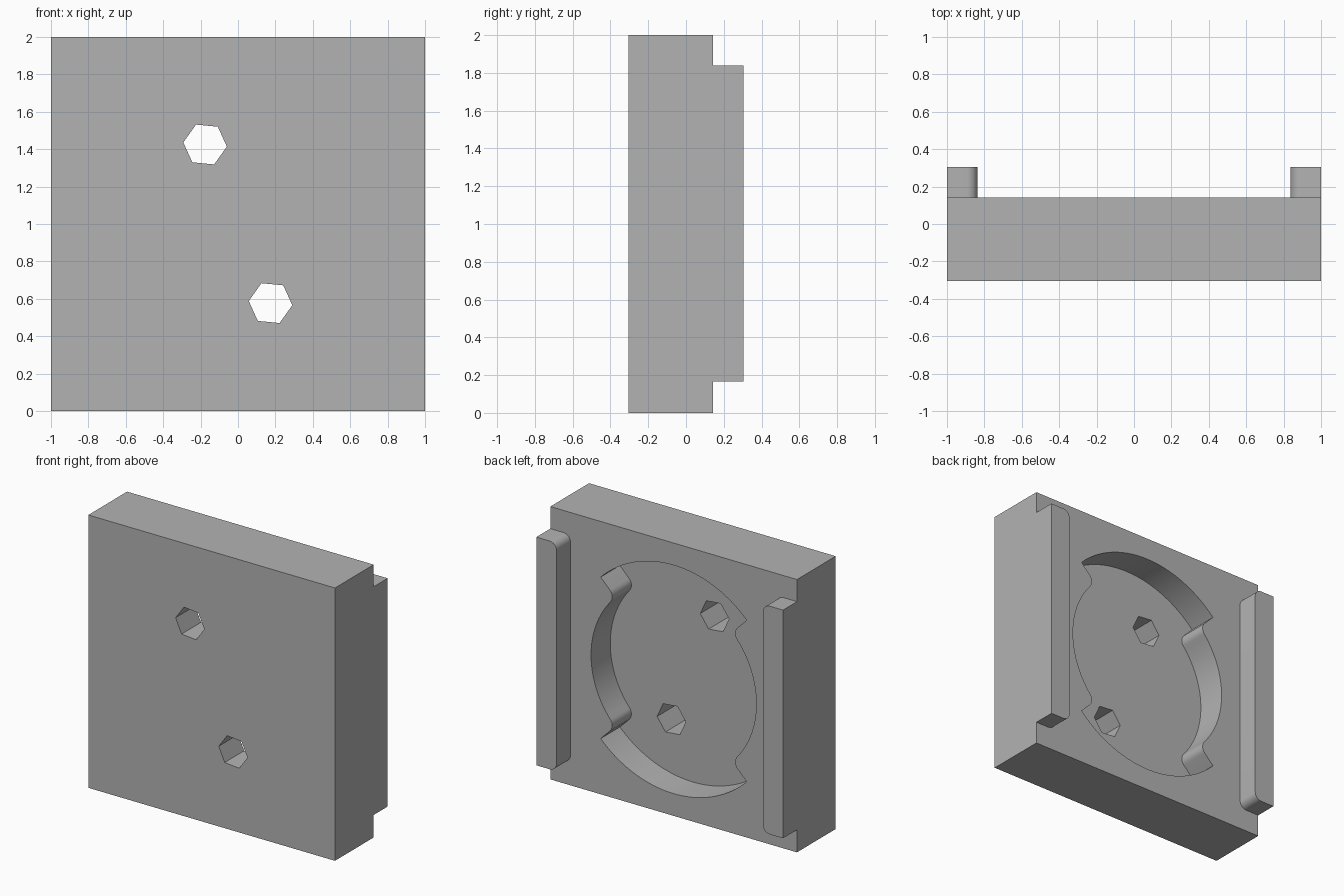
import bpy, bmesh
from math import sin, cos, asin, sqrt, pi, radians

cube = bpy.data.objects.get("Cube")
if cube:
    bpy.data.objects.remove(cube, do_unlink=True)

FRONT, BACK, FLOOR, RAIL_BACK = -0.305, 0.143, -0.08, 0.305
MID = 1.0  # height of the plate's centre

grey = bpy.data.materials.new("plain grey")
grey.use_nodes = True
grey.diffuse_color = (0.45, 0.45, 0.45, 1)
grey.node_tree.nodes["Principled BSDF"].inputs["Base Color"].default_value = (0.45, 0.45, 0.45, 1)


def extrude_profile(name, points, y0, y1):
    """Solid from an (x, z) outline, extruded along y."""
    bm = bmesh.new()
    face = bm.faces.new([bm.verts.new((x, y0, z)) for x, z in points])
    result = bmesh.ops.extrude_face_region(bm, geom=[face])
    moved = [g for g in result["geom"] if isinstance(g, bmesh.types.BMVert)]
    bmesh.ops.translate(bm, verts=moved, vec=(0, y1 - y0, 0))
    bmesh.ops.recalc_face_normals(bm, faces=bm.faces)
    mesh = bpy.data.meshes.new(name)
    bm.to_mesh(mesh)
    bm.free()
    mesh.materials.append(grey)
    obj = bpy.data.objects.new(name, mesh)
    bpy.context.collection.objects.link(obj)
    return obj


def activate(obj):
    bpy.ops.object.select_all(action="DESELECT")
    obj.select_set(True)
    bpy.context.view_layer.objects.active = obj


def arc(cx, cz, r, a0, a1, steps):
    angles = [a0 + (a1 - a0) * i / steps for i in range(steps + 1)]
    return [(cx + r * cos(a), cz + r * sin(a)) for a in angles]


def cut(obj, cutter):
    mod = obj.modifiers.new("cut", "BOOLEAN")
    mod.operation, mod.solver, mod.object = "DIFFERENCE", "EXACT", cutter
    activate(obj)
    bpy.ops.object.modifier_apply(modifier=mod.name)
    bpy.data.objects.remove(cutter, do_unlink=True)


def recess_outline(big=0.837, small=0.67, fillet=0.065):
    """Wide arcs above and below, narrow arcs at the sides, rounded shoulders."""
    reach = small + fillet
    lean = asin(fillet / reach)
    q = pi / 4
    quarter_turns = []
    for base in (0, pi):
        side = arc(0, MID, small, base - q + lean, base + q - lean, 32)
        a = base + q - lean
        shoulder_in = arc(reach * cos(a), MID + reach * sin(a), fillet,
                          a + pi, a + lean + pi / 2, 8)
        wide = arc(0, MID, big, base + q, base + 3 * q, 40)
        b = base + 3 * q + lean
        shoulder_out = arc(reach * cos(b), MID + reach * sin(b), fillet,
                           b - lean - pi / 2, b - pi, 8)
        quarter_turns += side + shoulder_in[1:] + wide + shoulder_out[:-1]
    return quarter_turns


# Main plate with its recess and two hexagonal through holes
plate = extrude_profile("plate", [(-1, 0), (1, 0), (1, 2), (-1, 2)], FRONT, BACK)
cut(plate, extrude_profile("recess_cutter", recess_outline(), FLOOR, BACK + 0.1))
for x, z in ((-0.176, 1.425), (0.174, 0.577)):
    hexagon = arc(x, z, 0.117, radians(-5.5), radians(294.5), 5)
    cut(plate, extrude_profile("hole_cutter", hexagon, FRONT - 0.1, BACK + 0.1))

# Side rails on the back, with rounded inner corners
parts = [plate]
inner, low, high, r = 0.837, 0.165, 1.838, 0.055
for name, s in (("left_rail", 1), ("right_rail", -1)):
    outline = [(1, low), (1, high)]
    outline += arc(inner + r, high - r, r, pi / 2, pi, 8)
    outline += arc(inner + r, low + r, r, pi, 1.5 * pi, 8)
    parts.append(extrude_profile(name, [(s * x, z) for x, z in outline], BACK, RAIL_BACK))

for obj in parts:
    activate(obj)
    bpy.ops.object.shade_smooth_by_angle(angle=radians(30))
